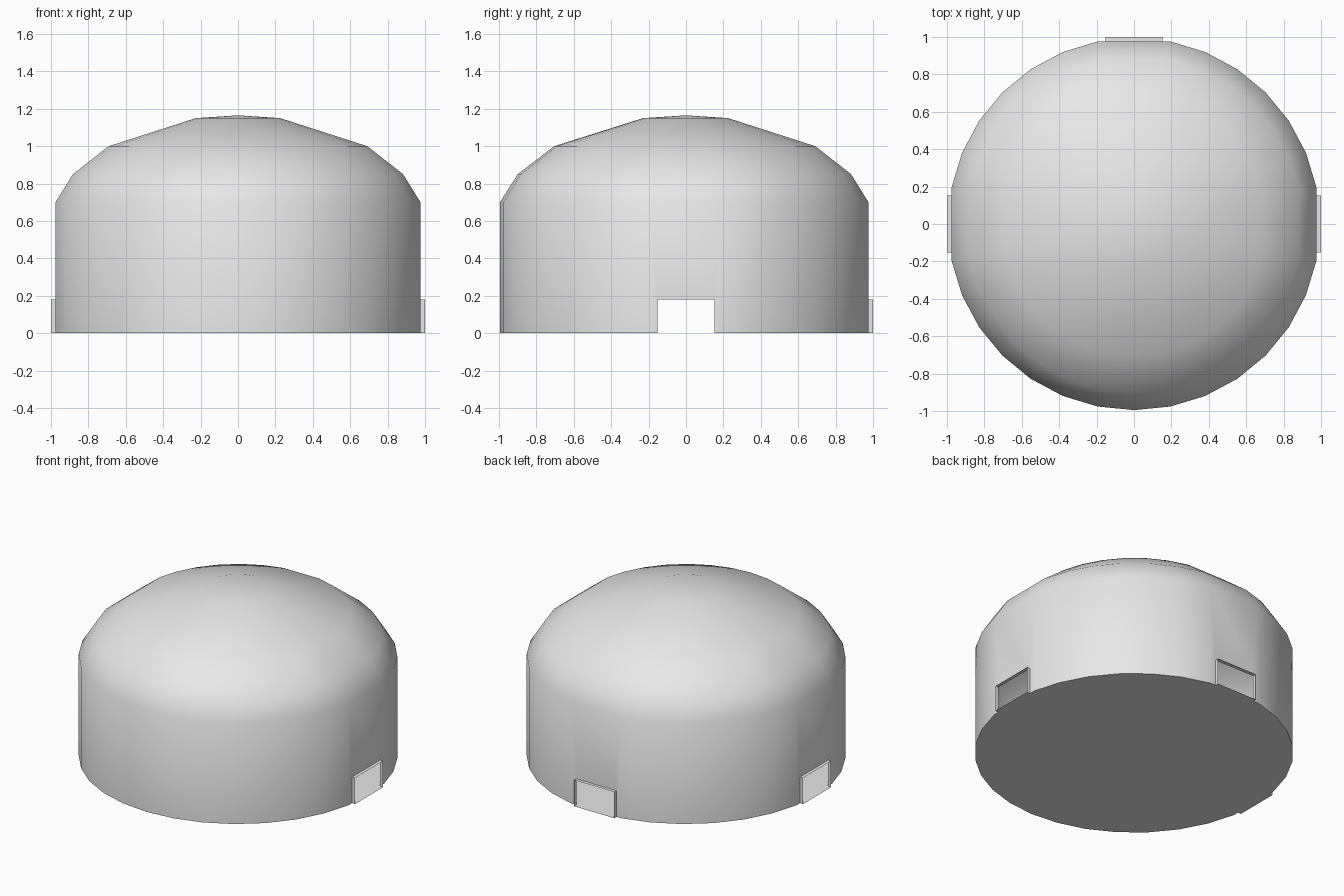
import bpy
import bmesh
import math
from mathutils import Matrix, Vector

cube = bpy.data.objects.get("Cube")
if cube:
    bpy.data.objects.remove(cube)

# Material
grey = bpy.data.materials.new("light_grey")
grey.use_nodes = True
colour = (0.8, 0.8, 0.8, 1)
grey.diffuse_color = colour
grey.node_tree.nodes["Principled BSDF"].inputs["Base Color"].default_value = colour

SEGMENTS = 32
RADIUS = 0.995
PROFILE = [(RADIUS, 0), (RADIUS, 0.7), (0.9, 0.85), (0.705, 1.0), (0.23, 1.15)]
APEX = 1.165
DOOR_HALF, DOOR_TOP, DOOR_OUT = 0.153, 0.18, 1.0
FLAT = RADIUS * math.cos(math.tau / SEGMENTS)

# Columns at the three doorway sides are left out, which makes flat panels there
doors = [0, SEGMENTS // 4, SEGMENTS // 2]
columns = [k for k in range(SEGMENTS) if k not in doors]

bm = bmesh.new()


def column_point(k, radius, z):
    a = math.tau * k / SEGMENTS
    return bm.verts.new((radius * math.cos(a), radius * math.sin(a), z))


rings = [[column_point(k, r, z) for k in columns] for r, z in PROFILE]
apex = bm.verts.new((0, 0, APEX))
floor = []

for i, k in enumerate(columns):
    j = (i + 1) % len(columns)
    floor.append(rings[0][i])

    # Dome panels and cap
    for low, high in zip(rings[1:], rings[2:]):
        bm.faces.new((low[i], low[j], high[j], high[i]))
    bm.faces.new((rings[-1][i], rings[-1][j], apex))

    # Wall panel, plain or with a doorway and its projecting open frame
    a, b, c, d = rings[0][i], rings[0][j], rings[1][j], rings[1][i]
    side = (k + 1) % SEGMENTS
    if side not in doors:
        bm.faces.new((a, b, c, d))
        continue
    turn = Matrix.Rotation(math.tau * side / SEGMENTS, 3, "Z")
    outline = [(-DOOR_HALF, 0), (-DOOR_HALF, DOOR_TOP),
               (DOOR_HALF, DOOR_TOP), (DOOR_HALF, 0)]
    inner = [bm.verts.new(turn @ Vector((FLAT, y, z))) for y, z in outline]
    outer = [bm.verts.new(turn @ Vector((DOOR_OUT, y, z))) for y, z in outline]
    bm.faces.new([a] + inner + [b, c, d])
    for n in range(3):
        bm.faces.new((inner[n], outer[n], outer[n + 1], inner[n + 1]))
    floor += [inner[0], outer[0], outer[3], inner[3]]

# Floor
bm.faces.new(floor[::-1])
bmesh.ops.recalc_face_normals(bm, faces=bm.faces[:])

mesh = bpy.data.meshes.new("domed_shelter")
bm.to_mesh(mesh)
bm.free()
mesh.materials.append(grey)
shelter = bpy.data.objects.new("domed_shelter", mesh)
bpy.context.collection.objects.link(shelter)

# Smooth walls and dome, crisp floor and doorway edges
bpy.ops.object.select_all(action="DESELECT")
shelter.select_set(True)
bpy.context.view_layer.objects.active = shelter
bpy.ops.object.shade_smooth_by_angle(angle=math.radians(50))
